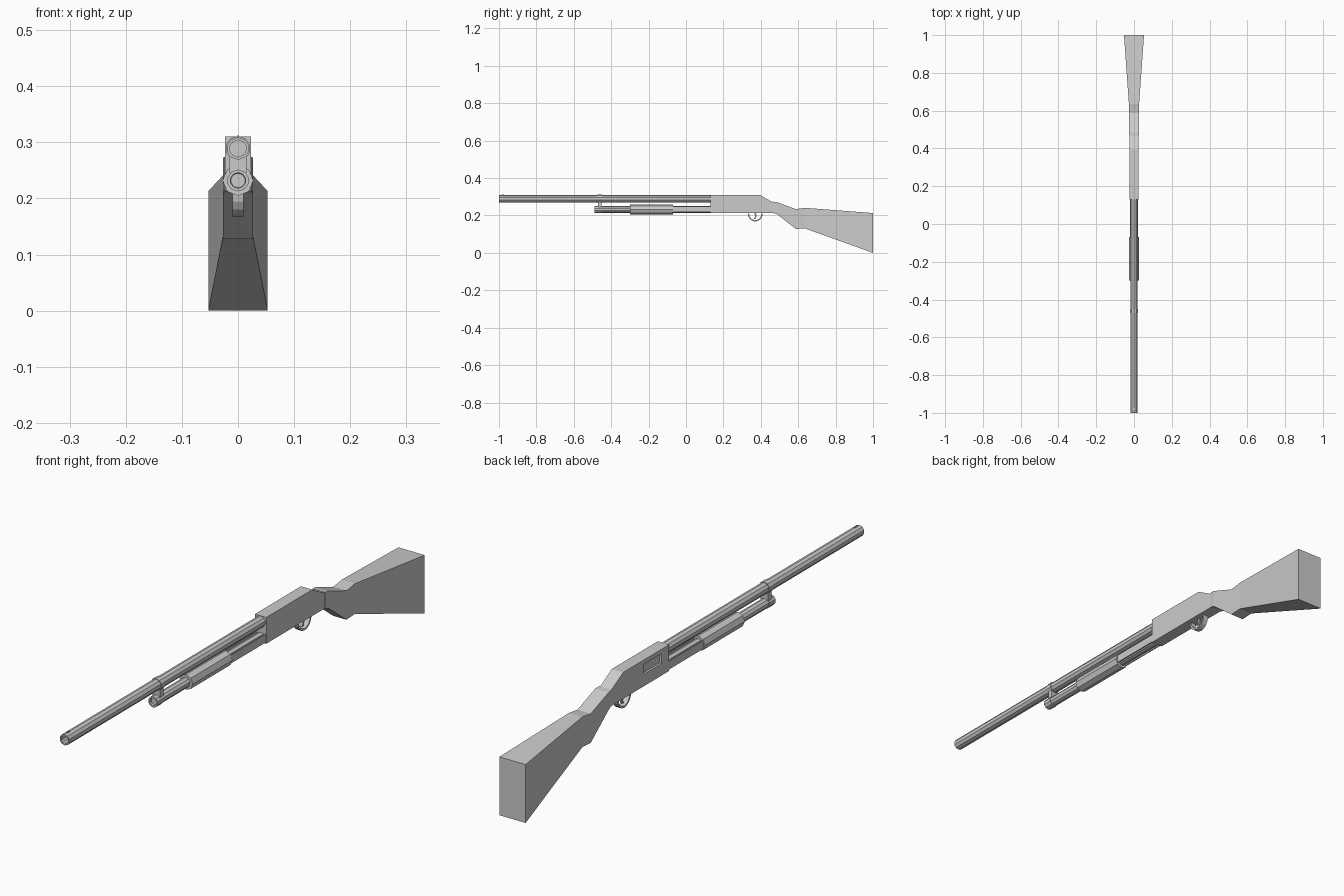
import bpy, bmesh, math

if "Cube" in bpy.data.objects:
    bpy.data.objects.remove(bpy.data.objects["Cube"])


def finish(name, bm):
    bmesh.ops.recalc_face_normals(bm, faces=bm.faces)
    me = bpy.data.meshes.new(name)
    bm.to_mesh(me)
    bm.free()
    ob = bpy.data.objects.new(name, me)
    bpy.context.collection.objects.link(ob)
    return ob


def skin(name, rings, closed=False):
    """Bridge equal-sized loops of points; cap the ends unless closed."""
    bm = bmesh.new()
    loops = [[bm.verts.new(p) for p in r] for r in rings]
    n = len(loops[0])
    pairs = list(zip(loops, loops[1:])) + ([(loops[-1], loops[0])] if closed else [])
    for a, b in pairs:
        for i in range(n):
            j = (i + 1) % n
            bm.faces.new((a[i], a[j], b[j], b[i]))
    if not closed:
        bm.faces.new(loops[0])
        bm.faces.new(loops[-1])
    return finish(name, bm)


def lathe(name, z, profile, sides, closed=False):
    """Revolve (y, radius) points around a lengthwise axis at height z."""
    rings = []
    for y, r in profile:
        angles = [math.tau * i / sides + math.pi / 2 for i in range(sides)]
        rings.append([(r * math.cos(a), y, z + r * math.sin(a)) for a in angles])
    return skin(name, rings, closed)


def box(name, x0, x1, y0, y1, z0, z1):
    return skin(name, [[(x0, y, z0), (x1, y, z0), (x1, y, z1), (x0, y, z1)] for y in (y0, y1)])


def loft(name, sections):
    """Rectangular sections (y, bottom z, top z, half width at bottom, at top)."""
    return skin(name, [[(-wb, y, b), (wb, y, b), (wt, y, t), (-wt, y, t)]
                       for y, b, t, wb, wt in sections])


BARREL_Z, TUBE_Z = 0.289, 0.232

# Hollow barrel with bead sight
lathe("barrel", BARREL_Z, [(-1, 0.02), (0.14, 0.02), (0.14, 0.015), (-1, 0.015)], 10, True)
box("front_sight", -0.002, 0.002, -0.985, -0.972, 0.305, 0.312)

# Magazine tube with recessed end cap
lathe("magazine_tube", TUBE_Z, [(-0.47, 0.018), (0.14, 0.018)], 10)
lathe("tube_cap", TUBE_Z, [(-0.482, 0.013), (-0.49, 0.014), (-0.49, 0.0195),
                           (-0.455, 0.0195), (-0.455, 0.017)], 10)

# Bracket joining barrel and tube
lathe("barrel_band", BARREL_Z, [(-0.472, 0.0225), (-0.45, 0.0225)], 10)
box("band_bridge", -0.015, 0.015, -0.47, -0.452, 0.245, 0.275)

# Sliding grip and its action bars
lathe("slide_grip", TUBE_Z, [(-0.3, 0.018), (-0.3, 0.0275), (-0.07, 0.0275), (-0.07, 0.018)], 8)
for side, label in ((-1, "left"), (1, "right")):
    box("action_bar_" + label, side * 0.019 - 0.002, side * 0.019 + 0.002, -0.08, 0.14, 0.218, 0.248)

# Receiver with ejection port
receiver = loft("receiver", [(0.13, 0.214, 0.31, 0.023, 0.023), (0.395, 0.214, 0.31, 0.023, 0.023),
                             (0.48, 0.214, 0.262, 0.023, 0.023)])
cutter = box("port_cutter", -0.05, -0.015, 0.175, 0.275, 0.258, 0.294)
cutter.hide_render = True
cutter.hide_set(True)
cut = receiver.modifiers.new("port", 'BOOLEAN')
cut.operation, cut.object, cut.solver = 'DIFFERENCE', cutter, 'EXACT'

# Stock, from wrist to butt
loft("stock", [(0.465, 0.214, 0.274, 0.0245, 0.0245), (0.485, 0.208, 0.272, 0.027, 0.027),
               (0.587, 0.128, 0.234, 0.027, 0.027), (0.635, 0.131, 0.241, 0.027, 0.027),
               (1.0, 0.0, 0.213, 0.053, 0.053)])

# Trigger guard: rectangular strip swept round a half ring
guard = []
for i in range(9):
    a = math.pi + math.pi * i / 8
    c, s = math.cos(a), math.sin(a)
    guard.append([(x, 0.37 + (0.04 - d) * c, 0.211 + (0.043 - d) * s)
                  for x, d in ((-0.01, 0), (0.01, 0), (0.01, 0.007), (-0.01, 0.007))])
skin("trigger_guard", guard)

# Curved trigger
skin("trigger", [[(-0.004, y, z), (0.004, y, z), (0.004, y + 0.008, z), (-0.004, y + 0.008, z)]
                 for y, z in ((0.364, 0.218), (0.370, 0.198), (0.364, 0.182))])
